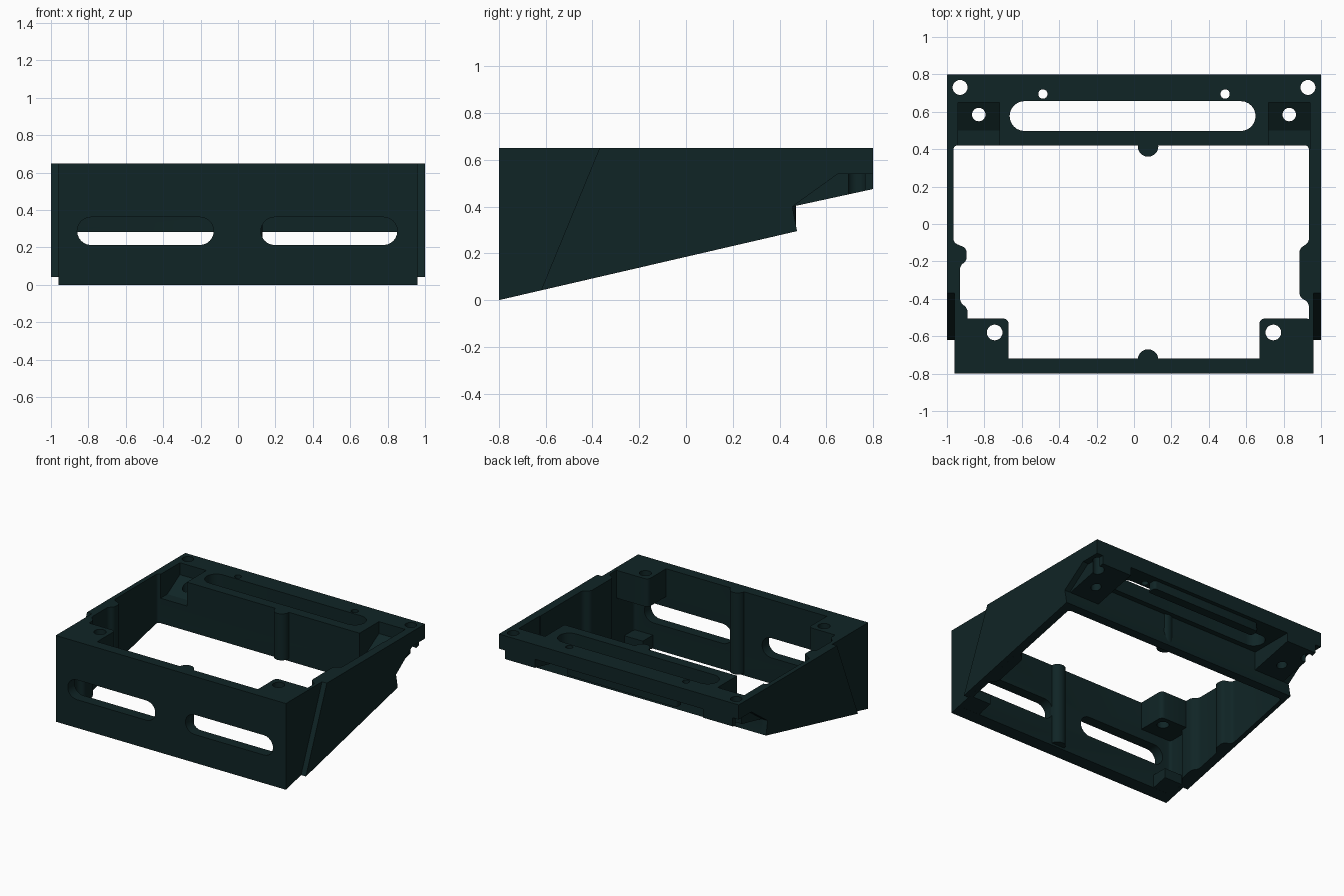
import bpy, bmesh, math
from mathutils import Vector

if "Cube" in bpy.data.objects:
    bpy.data.objects.remove(bpy.data.objects["Cube"])

mat = bpy.data.materials.new("dark_teal")
mat.diffuse_color = (0.005, 0.018, 0.019, 1)
mat.use_nodes = True
mat.node_tree.nodes["Principled BSDF"].inputs["Base Color"].default_value = mat.diffuse_color


def prism(name, pts, axis, a, b, bevel=0.0, seg=4):
    """Extrude a 2D outline along x (y,z outline), y (x,z) or z (x,y)."""
    def place(p, t):
        return {'x': (t, p[0], p[1]), 'y': (p[0], t, p[1]), 'z': (p[0], p[1], t)}[axis]
    bm = bmesh.new()
    low = bm.faces.new([bm.verts.new(place(p, a)) for p in pts])
    r = bmesh.ops.extrude_face_region(bm, geom=[low])
    move = Vector(place((0, 0), b - a))
    bmesh.ops.translate(bm, vec=move, verts=[v for v in r['geom'] if isinstance(v, bmesh.types.BMVert)])
    if bevel:
        k = 'xyz'.index(axis)
        edges = [e for e in bm.edges if abs(e.verts[0].co[k] - e.verts[1].co[k]) > 1e-4]
        bmesh.ops.bevel(bm, geom=edges, offset=bevel, segments=seg, profile=0.5,
                        affect='EDGES', clamp_overlap=True)
    bmesh.ops.recalc_face_normals(bm, faces=bm.faces)
    me = bpy.data.meshes.new(name)
    bm.to_mesh(me)
    bm.free()
    me.materials.append(mat)
    ob = bpy.data.objects.new(name, me)
    bpy.context.collection.objects.link(ob)
    return ob


def rect(x0, x1, y0, y1):
    return [(x0, y0), (x1, y0), (x1, y1), (x0, y1)]


def circle(x, y, r, n=24):
    return [(x + r * math.cos(2 * math.pi * i / n), y + r * math.sin(2 * math.pi * i / n)) for i in range(n)]


def capsule(x0, x1, y0, y1, n=12):
    r, m = (y1 - y0) / 2, (y0 + y1) / 2
    right = [(x1 - r + r * math.sin(math.pi * i / n), m - r * math.cos(math.pi * i / n)) for i in range(n + 1)]
    left = [(x0 + r - r * math.sin(math.pi * i / n), m + r * math.cos(math.pi * i / n)) for i in range(n + 1)]
    return right + left


def cut(ob, cutters):
    bpy.context.view_layer.objects.active = ob
    for c in cutters:
        m = ob.modifiers.new("cut", 'BOOLEAN')
        m.operation, m.solver, m.object = 'DIFFERENCE', 'EXACT', c
        bpy.ops.object.modifier_apply(modifier=m.name)


# Wedge body and the thicker flank panels
body = prism("wedge_frame", [(-.8, 0), (-.8, .65), (.8, .65), (.8, .54), (.457, .54), (.455, .4),
                             (.475, .295)], 'x', -.96, .96)
flank_profile = [(-.37, .65), (-.62, .042), (.475, .295), (.455, .4), (.65, .54), (.8, .54), (.8, .65)]
flanks = [prism("flank_panel", flank_profile, 'x', *sorted((s * .955, s * 1.0))) for s in (-1, 1)]

# Bosses under the rear shelf corners
boss_profile = [(.43, .6), (.455, .4), (.8, .475), (.8, .6)]
bosses = [prism("rear_boss", boss_profile, 'x', *sorted((s * .70, s * .95))) for s in (-1, 1)]

# Front corner tabs, with small feet at the bottom corners
tabs = [prism("front_tab", rect(*sorted((s * .67, s * .95)), -.78, -.505), 'z', .44, .65, .03) for s in (-1, 1)]
foot_profile = [(-.79, .003), (-.6, .047), (-.6, .12), (-.79, .12)]
feet = [prism("corner_foot", foot_profile, 'x', *sorted((s * .78, s * .95))) for s in (-1, 1)]

# Half-round columns and the rib under the shelf
parts = [prism("rear_column", circle(.075, .415, .055), 'z', .3, .65),
         prism("front_column", circle(.075, -.725, .055), 'z', .035, .65),
         prism("shelf_rib", rect(-.46, .46, .70, .77), 'z', .475, .56, .02)]

# Main opening, with stepped side walls
opening = prism("opening_cutter", [
    (-.93, -.72), (.935, -.72), (.935, -.42), (.885, -.39), (.885, -.13), (.935, -.10),
    (.935, .42), (-.965, .42), (-.965, -.10), (-.895, -.13), (-.895, -.20), (-.93, -.22),
    (-.93, -.42), (-.89, -.45), (-.89, -.56), (-.93, -.58)], 'z', -.2, .9, .025)

# Slots, screw holes and sloped pockets
front_slots = [prism("slot_cutter", capsule(x, x + .73, .213, .362), 'y', -.9, -.65) for x in (-.86, .122)]
shelf_slot = prism("slot_cutter", capsule(-.665, .65, .497, .657), 'z', .3, .9)
holes = [prism("hole_cutter", circle(s * .93, .73, .04), 'z', .3, .9) for s in (-1, 1)]
holes += [prism("hole_cutter", circle(s * .83, .585, .036), 'z', .3, .9) for s in (-1, 1)]
pins = [prism("hole_cutter", circle(s * .487, .695, .025), 'z', .3, .9) for s in (-1, 1)]
tab_holes = [prism("hole_cutter", circle(s * .745, -.58, .042), 'z', .2, .9) for s in (-1, 1)]
pocket_profile = [(.40, .75), (.40, .47), (.5, .47), (.65, .56), (.65, .75)]
pockets = [prism("pocket_cutter", pocket_profile, 'x', *sorted((s * .72, s * .94))) for s in (-1, 1)]

cut(body, [opening, shelf_slot] + front_slots + holes + pins + pockets)
for ob in flanks:
    cut(ob, [opening] + holes)
for ob in bosses:
    cut(ob, pockets + holes)
for ob in tabs:
    cut(ob, tab_holes)

for c in [opening, shelf_slot] + front_slots + holes + pins + tab_holes + pockets:
    bpy.data.objects.remove(c, do_unlink=True)

# Smooth the rounded corners, keep the hard edges
bpy.ops.object.select_all(action='DESELECT')
for ob in [body] + flanks + bosses + tabs + feet + parts:
    ob.select_set(True)
bpy.context.view_layer.objects.active = body
bpy.ops.object.shade_smooth_by_angle(angle=math.radians(30))
